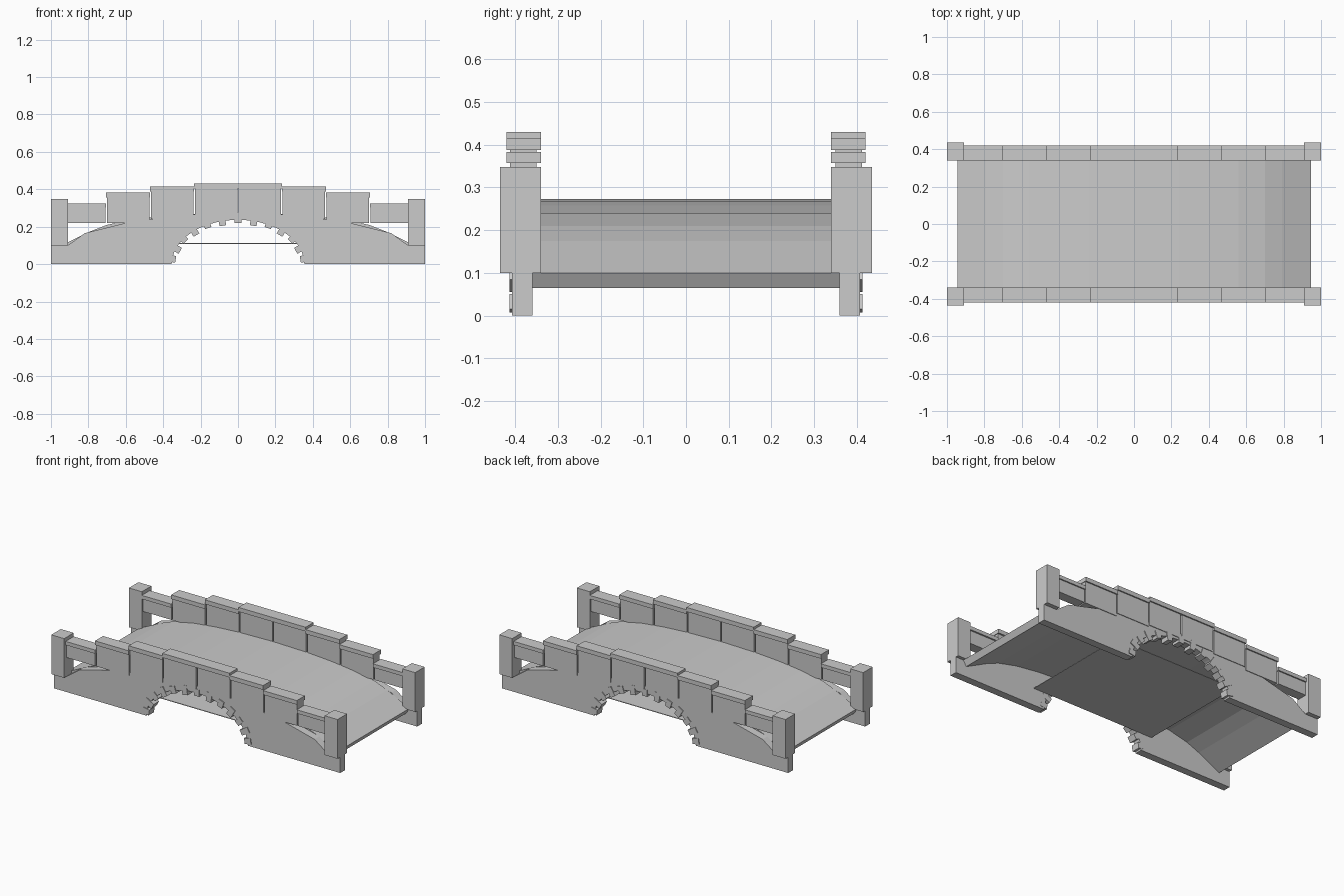
import bpy, bmesh, math
from mathutils import Matrix, Vector

if "Cube" in bpy.data.objects:
    bpy.data.objects.remove(bpy.data.objects["Cube"])

stone = bpy.data.materials.new("grey stone")
stone.diffuse_color = (0.6, 0.6, 0.6, 1)
stone.use_nodes = True
stone.node_tree.nodes["Principled BSDF"].inputs["Base Color"].default_value = stone.diffuse_color


def finish(name, bm):
    bmesh.ops.recalc_face_normals(bm, faces=bm.faces)
    mesh = bpy.data.meshes.new(name)
    bm.to_mesh(mesh)
    bm.free()
    mesh.materials.append(stone)
    ob = bpy.data.objects.new(name, mesh)
    bpy.context.collection.objects.link(ob)
    return ob


def box(name, x, y, z):
    """Box from (min, max) pairs."""
    bm = bmesh.new()
    size = [b - a for a, b in (x, y, z)]
    mid = [(a + b) / 2 for a, b in (x, y, z)]
    bmesh.ops.create_cube(bm, size=1, matrix=Matrix.Translation(mid) @ Matrix.Diagonal((*size, 1)))
    return finish(name, bm)


def extrude_profile(name, pts, y0, y1):
    """Extrude an x-z outline along y."""
    bm = bmesh.new()
    face = bm.faces.new([bm.verts.new((x, y0, z)) for x, z in pts])
    ext = bmesh.ops.extrude_face_region(bm, geom=[face])
    bmesh.ops.translate(bm, vec=(0, y1 - y0, 0),
                        verts=[v for v in ext["geom"] if isinstance(v, bmesh.types.BMVert)])
    return finish(name, bm)


def mirrored(half):
    """Full left-to-right line from a centre-to-right half line."""
    return [(-x, z) for x, z in reversed(half) if x > 0] + half


def span(side, a, b):
    return tuple(sorted((side * a, side * b)))


# Curved walkway slab
top = mirrored([(0, 0.273), (0.24, 0.268), (0.40, 0.258), (0.56, 0.24),
                (0.70, 0.21), (0.79, 0.175), (0.945, 0.10)])
under = mirrored([(0, 0.24), (0.24, 0.235), (0.40, 0.225), (0.56, 0.205),
                  (0.69, 0.175), (0.775, 0.14), (0.925, 0.065)])
extrude_profile("walkway", top + under[::-1], -0.36, 0.36)

# Thin level sheet under the arch
box("under_sheet", (-0.43, 0.43), (-0.36, 0.36), (0.108, 0.112))

# Side wall outline with arch opening
wall_top = mirrored([(0, 0.28), (0.3, 0.262), (0.6, 0.22), (0.82, 0.165),
                     (0.91, 0.10), (1.0, 0.10)])
N = 20
arch = [(0.355 * math.cos(math.pi * i / N), 0.237 * math.sin(math.pi * i / N)) for i in range(N + 1)]
outline = wall_top + [(1.0, 0.0)] + arch + [(-1.0, 0.0)]

# Parapet steps: x start, x end, body bottom, cap bottom, cap top
steps = [(0, 0.235, 0.25, 0.403, 0.43), (0.235, 0.47, 0.24, 0.388, 0.415),
         (0.47, 0.705, 0.22, 0.357, 0.383), (0.705, 0.915, 0.22, 0.302, 0.325)]

for side, label in ((-1, "front"), (1, "back")):
    extrude_profile(label + "_wall", outline, side * 0.36, side * 0.408)

    # Tilted stones lining the arch
    bm = bmesh.new()
    for i in range(13):
        a = math.pi * (i + 0.5) / 13
        p = Vector((0.358 * math.cos(a), side * 0.386, 0.242 * math.sin(a)))
        lean = math.atan2(math.sin(a) / 0.24, math.cos(a) / 0.355)
        length = 0.06 if i % 2 else 0.045
        bmesh.ops.create_cube(bm, size=1, matrix=Matrix.Translation(p)
                              @ Matrix.Rotation(-lean, 4, 'Y')
                              @ Matrix.Diagonal((length, 0.054, 0.036, 1)))
    finish(label + "_arch_stones", bm)

    for end in (-1, 1):
        # Corner post
        box(label + "_post", span(end, 0.91, 1.0), span(side, 0.34, 0.435), (0.10, 0.348))
        # Stepped parapet blocks with overhanging caps
        for x0, x1, z0, z1, z2 in steps:
            box(label + "_parapet", span(end, x0 + 0.004, x1 - 0.004), span(side, 0.35, 0.412), (z0, z1))
            box(label + "_cap", span(end, x0, x1), span(side, 0.34, 0.42), (z1, z2))
